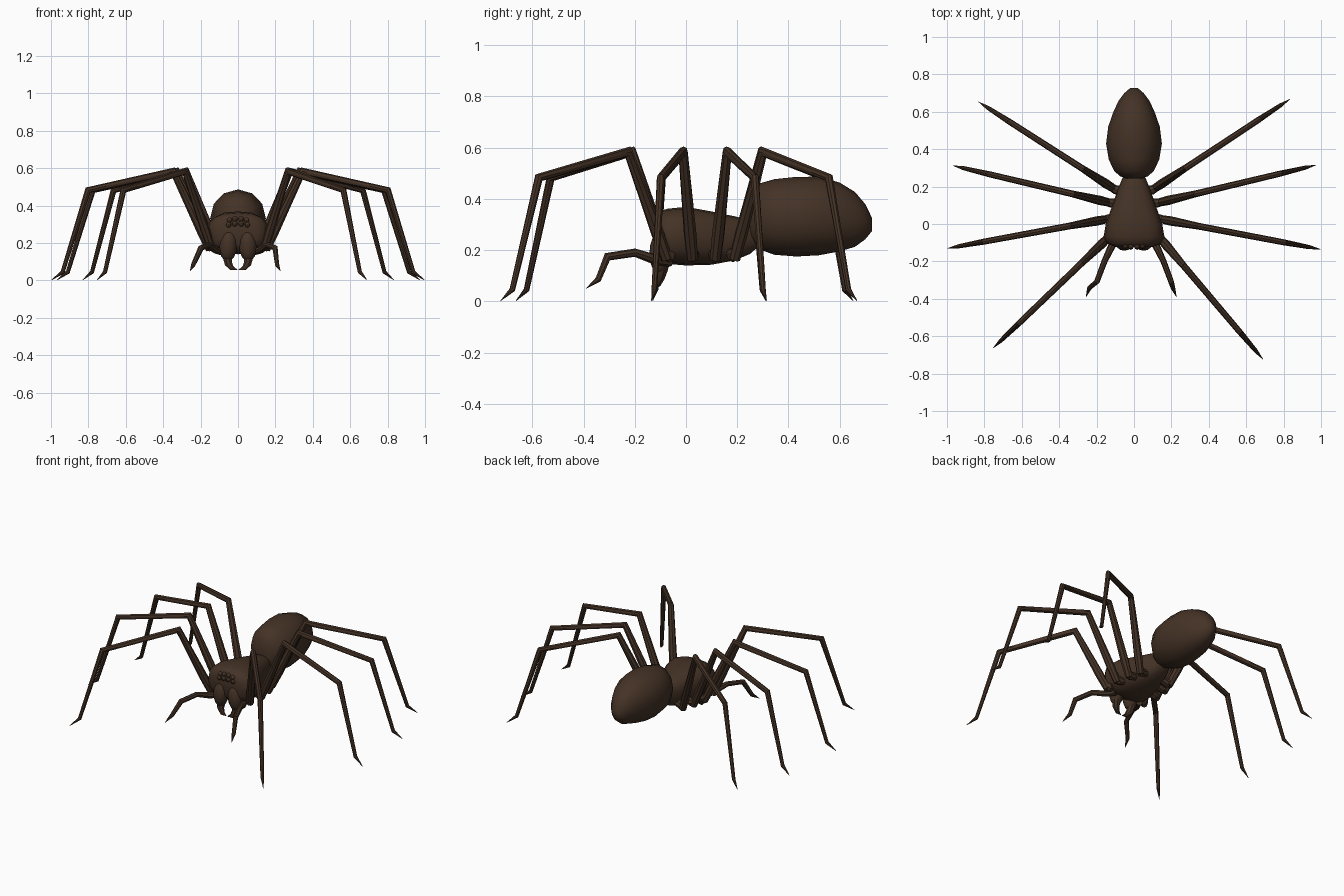
import bpy, bmesh, math
from mathutils import Vector

if "Cube" in bpy.data.objects:
    bpy.data.objects.remove(bpy.data.objects["Cube"])

brown = bpy.data.materials.new("dark_brown")
brown.diffuse_color = (0.058, 0.032, 0.019, 1)
brown.use_nodes = True
brown.node_tree.nodes["Principled BSDF"].inputs["Base Color"].default_value = brown.diffuse_color


def finish(name, me, angle=40):
    me.materials.append(brown)
    ob = bpy.data.objects.new(name, me)
    bpy.context.collection.objects.link(ob)
    bpy.ops.object.select_all(action='DESELECT')
    ob.select_set(True)
    bpy.context.view_layer.objects.active = ob
    bpy.ops.object.shade_smooth_by_angle(angle=math.radians(angle))


def skin(name, rings, angle=40):
    """Mesh through a list of equal-length point rings, capped at both ends."""
    bm = bmesh.new()
    vs = [[bm.verts.new(p) for p in r] for r in rings]
    n = len(vs[0])
    for a, b in zip(vs, vs[1:]):
        for i in range(n):
            j = (i + 1) % n
            bm.faces.new((a[i], a[j], b[j], b[i]))
    bm.faces.new(vs[0][::-1])
    bm.faces.new(vs[-1])
    bmesh.ops.recalc_face_normals(bm, faces=bm.faces)
    me = bpy.data.meshes.new(name)
    bm.to_mesh(me)
    bm.free()
    finish(name, me, angle)


def body(name, sections, sides, power):
    """Loft along y; each section is (y, half width, z low, z high)."""
    def se(v):
        return math.copysign(abs(v) ** power, v) if abs(v) > 1e-6 else 0.0
    rings = []
    for y, w, lo, hi in sections:
        angles = [2 * math.pi * i / sides for i in range(sides)]
        rings.append([(w * se(math.cos(t)), y,
                       (lo + hi) / 2 + (hi - lo) / 2 * se(math.sin(t))) for t in angles])
    skin(name, rings, 50)


def limb(name, pts, radii, sides=8):
    """Tapered tube with mitred joints."""
    pts = [Vector(p) for p in pts]
    rings = []
    for i, (p, r) in enumerate(zip(pts, radii)):
        a = (p - pts[i - 1]).normalized() if i else None
        b = (pts[i + 1] - p).normalized() if i < len(pts) - 1 else None
        t = ((a or b) + (b or a)).normalized()
        # side axis stays horizontal and across the limb
        flat = pts[-1] - pts[0]
        s = Vector((-flat.y, flat.x, 0)).normalized()
        s = (s - t * s.dot(t)).normalized()
        u = t.cross(s)
        stretch = 1 / max(0.6, t.dot(a or b))
        rings.append([p + s * r * math.cos(k * 2 * math.pi / sides)
                      + u * r * stretch * math.sin(k * 2 * math.pi / sides)
                      for k in range(sides)])
    skin(name, rings)


def ball(name, loc, size, seg=12, tilt=0.0):
    bm = bmesh.new()
    bmesh.ops.create_uvsphere(bm, u_segments=seg, v_segments=seg // 2 + 2, radius=1)
    c, s = math.cos(tilt), math.sin(tilt)
    for v in bm.verts:
        x, y, z = (v.co[i] * size[i] for i in range(3))
        v.co = Vector((c * x + s * z, y, c * z - s * x)) + Vector(loc)
    me = bpy.data.meshes.new(name)
    bm.to_mesh(me)
    bm.free()
    finish(name, me)


# head and thorax
body("cephalothorax", [
    (-0.122, 0.10, 0.19, 0.325), (-0.105, 0.142, 0.165, 0.352),
    (-0.07, 0.163, 0.146, 0.362), (0.0, 0.151, 0.14, 0.369),
    (0.10, 0.116, 0.143, 0.351), (0.19, 0.085, 0.16, 0.332),
    (0.25, 0.06, 0.185, 0.318), (0.29, 0.04, 0.22, 0.30)], 16, 0.76)

# abdomen
body("abdomen", [
    (0.243, 0.04, 0.25, 0.36), (0.256, 0.076, 0.22, 0.425),
    (0.285, 0.107, 0.203, 0.46), (0.345, 0.135, 0.182, 0.477),
    (0.43, 0.149, 0.175, 0.486), (0.52, 0.138, 0.18, 0.487),
    (0.60, 0.11, 0.195, 0.464), (0.66, 0.082, 0.213, 0.427),
    (0.70, 0.052, 0.242, 0.38), (0.727, 0.02, 0.275, 0.325)], 12, 0.97)

# walking legs: (root x, root y, tip x, tip y)
legs = [
    ("right_leg_1", 0.14, -0.075, 0.69, -0.724), ("left_leg_1", -0.14, -0.075, -0.754, -0.664),
    ("right_leg_2", 0.15, 0.025, 0.997, -0.135), ("left_leg_2", -0.15, 0.025, -0.997, -0.13),
    ("right_leg_3", 0.135, 0.115, 0.973, 0.315), ("left_leg_3", -0.135, 0.115, -0.968, 0.312),
    ("right_leg_4", 0.11, 0.19, 0.834, 0.668), ("left_leg_4", -0.11, 0.19, -0.831, 0.653)]
for name, rx, ry, tx, ty in legs:
    def at(f, z):
        return (rx + (tx - rx) * f, ry + (ty - ry) * f, z)
    limb(name + "_coxa", [(rx * 0.5, ry * 0.95, 0.195), at(-0.015, 0.18), at(0.02, 0.19)],
         [0.024, 0.025, 0.02])
    limb(name, [at(0.0, 0.165), at(0.055, 0.265), at(0.232, 0.584), at(0.77, 0.483),
                at(0.93, 0.045), at(1.0, 0.002)],
         [0.022, 0.025, 0.018, 0.016, 0.011, 0.001])

# feelers beside the mouth
for side, sx, tx in (("right", 1, 0.227), ("left", -1, 0.257)):
    limb(side + "_palp", [(sx * 0.09, -0.06, 0.155), (sx * 0.12, -0.12, 0.163),
                          (sx * 0.158, -0.20, 0.19), (sx * 0.198, -0.307, 0.174),
                          (sx * (tx - 0.018), -0.343, 0.085), (sx * tx, -0.39, 0.05)],
         [0.02, 0.02, 0.016, 0.015, 0.012, 0.001])

# jaws, fangs and eyes
for side, sx in (("right", 1), ("left", -1)):
    ball(side + "_jaw", (sx * 0.052, -0.1, 0.187), (0.048, 0.043, 0.085), 12, -sx * 0.06)
    limb(side + "_fang", [(sx * 0.056, -0.095, 0.13), (sx * 0.052, -0.104, 0.092),
                          (sx * 0.033, -0.112, 0.066), (sx * 0.004, -0.116, 0.057)],
         [0.028, 0.021, 0.013, 0.001])
    for n, (x, y, z) in enumerate([(0.016, -0.119, 0.328), (0.045, -0.116, 0.322),
                                   (0.017, -0.123, 0.303), (0.05, -0.12, 0.298)]):
        ball(f"{side}_eye_{n + 1}", (sx * x, y, z), (0.015,) * 3, 8)
